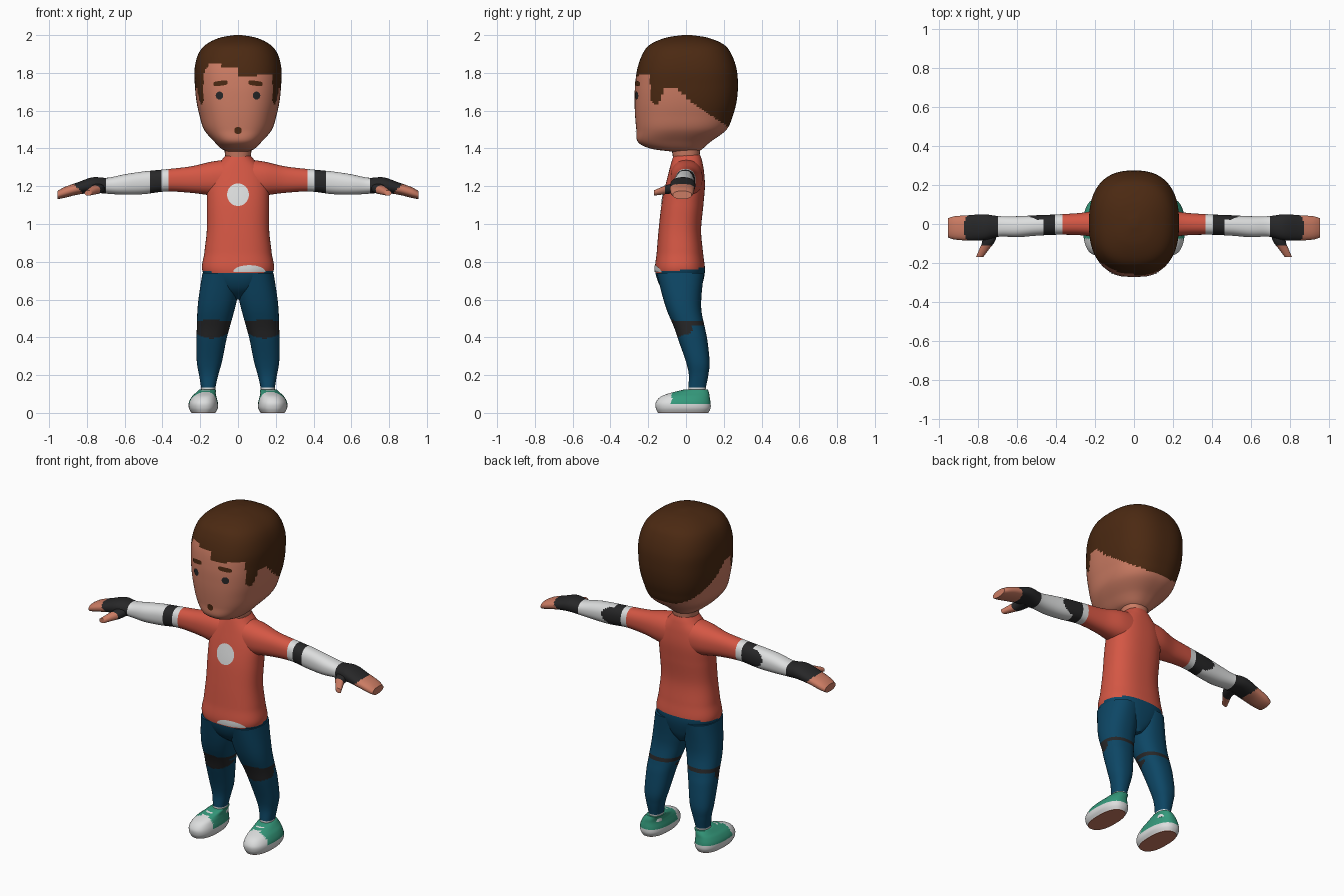
import bpy, bmesh
from math import sin, cos, pi, copysign
from mathutils import Vector
from mathutils.bvhtree import BVHTree

cube = bpy.data.objects.get("Cube")
if cube:
    bpy.data.objects.remove(cube)

COLOURS = {
    "skin": (0.60, 0.20, 0.125), "hair_brown": (0.07, 0.022, 0.006),
    "shirt_red": (0.66, 0.095, 0.058), "white": (0.72, 0.73, 0.73),
    "charcoal": (0.02, 0.02, 0.021), "trouser_blue": (0.004, 0.062, 0.13),
    "shoe_green": (0.035, 0.32, 0.20),
}
NAMES = list(COLOURS)
for name, rgb in COLOURS.items():
    mat = bpy.data.materials.new(name)
    mat.use_nodes = True
    mat.diffuse_color = (*rgb, 1)
    mat.node_tree.nodes["Principled BSDF"].inputs["Base Color"].default_value = (*rgb, 1)


def finish(name, bm, rule):
    """Paint the faces by a rule and turn the bmesh into a smooth object."""
    used = []
    for f in bm.faces:
        f.smooth = True
        colour = rule(*f.calc_center_median())
        if colour not in used:
            used.append(colour)
        f.material_index = used.index(colour)
    mesh = bpy.data.meshes.new(name)
    bm.to_mesh(mesh)
    for colour in used:
        mesh.materials.append(bpy.data.materials[colour])
    obj = bpy.data.objects.new(name, mesh)
    bpy.context.collection.objects.link(obj)
    bpy.ops.object.select_all(action='DESELECT')
    obj.select_set(True)
    bpy.context.view_layer.objects.active = obj
    bpy.ops.object.shade_smooth_by_angle(angle=1.0)
    return obj


def spline(rings, steps):
    """Smooth curve through the ring values."""
    pts = [Vector(r) for r in rings]
    out = []
    for i in range(len(pts) - 1):
        a, b, c, d = pts[max(i - 1, 0)], pts[i], pts[i + 1], pts[min(i + 2, len(pts) - 1)]
        for s in range(steps):
            t = s / steps
            out.append(b + (c - a) * (t / 2) + (a * 2 - b * 5 + c * 4 - d) * (t * t / 2)
                       + (b * 3 - a - c * 3 + d) * (t ** 3 / 2))
    return out + [pts[-1]]


def power(v, n):
    return copysign(abs(v) ** (2 / n), v)


def loft(name, axis, rings, rule, n=2.3, sides=40, steps=8, mirror=False):
    """Rings are (position, low a, high a, low b, high b) along an axis."""
    place = {"x": lambda t, a, b: (t, a, b), "y": lambda t, a, b: (a, t, b),
             "z": lambda t, a, b: (a, b, t)}[axis]
    bm = bmesh.new()
    loops = []
    for t, a0, a1, b0, b1 in spline(rings, steps):
        loop = []
        for k in range(sides):
            ang = 2 * pi * k / sides
            loop.append(bm.verts.new(place(t, (a0 + a1) / 2 + (a1 - a0) / 2 * power(cos(ang), n),
                                           (b0 + b1) / 2 + (b1 - b0) / 2 * power(sin(ang), n))))
        loops.append(loop)
    for lo, hi in zip(loops, loops[1:]):
        for k in range(sides):
            j = (k + 1) % sides
            bm.faces.new((lo[k], lo[j], hi[j], hi[k]))
    bm.faces.new(loops[0])
    bm.faces.new(loops[-1])
    bmesh.ops.recalc_face_normals(bm, faces=bm.faces)
    tree = BVHTree.FromBMesh(bm)
    finish(("left_" if mirror else "") + name, bm, rule)
    if mirror:
        twin = bm.copy()
        for v in twin.verts:
            v.co.x *= -1
        bmesh.ops.reverse_faces(twin, faces=twin.faces)
        finish("right_" + name, twin, lambda x, y, z: rule(-x, y, z))
    return tree


def decal(name, colour, tree, x, z, rx, rz, n=2, tilt=0, arc=2 * pi):
    """Thin patch laid on the front of a part."""
    bm = bmesh.new()

    def drop(px, pz):
        hit = tree.ray_cast(Vector((px, -2, pz)), Vector((0, 1, 0)))[0]
        return bm.verts.new((px, (hit.y if hit else 0) - 0.004, pz))

    centre, inner = drop(x, z), None
    for ring in (0.33, 0.66, 1):
        outer = []
        for k in range(25):
            u = ring * rx * power(cos(arc * k / 24), n)
            outer.append(drop(x + u, z + ring * rz * power(sin(arc * k / 24), n) + tilt * u))
        for k in range(24):
            if inner:
                bm.faces.new((inner[k], outer[k], outer[k + 1], inner[k + 1]))
            else:
                bm.faces.new((centre, outer[k], outer[k + 1]))
        inner = outer
    finish(name, bm, lambda *c: colour)


def lookup(v, table):
    """Straight-line interpolation in a table of pairs."""
    for (a, p), (b, q) in zip(table, table[1:]):
        if v <= b:
            return p + (q - p) * max(0, (v - a) / (b - a))
    return table[-1][1]


# Head with painted hair
FRINGE = [(-.18, 1.80), (-.15, 1.85), (-.10, 1.85), (-.08, 1.83), (-.01, 1.825), (.01, 1.78), (.18, 1.79)]
SIDE_HAIR = [(-.19, 1.65), (-.15, 1.63), (-.11, 1.72), (-.05, 1.72), (.02, 1.65), (.23, 1.51), (.28, 1.48)]


def head_rule(x, y, z):
    line = lookup(x, FRINGE) if y < -.19 else lookup(y, SIDE_HAIR)
    return "hair_brown" if z > line else "skin"


head = loft("head", "z", [
    (1.385, -.06, .06, -.09, .07), (1.40, -.09, .09, -.19, .09), (1.435, -.125, .125, -.255, .13),
    (1.50, -.18, .18, -.263, .215), (1.58, -.205, .205, -.27, .25), (1.65, -.22, .22, -.272, .268),
    (1.73, -.228, .228, -.27, .275), (1.82, -.23, .23, -.258, .268), (1.90, -.21, .21, -.23, .24),
    (1.95, -.17, .17, -.19, .20), (1.985, -.10, .10, -.11, .12), (2.0, -.02, .02, -.02, .03),
], head_rule, n=2.5, sides=120, steps=9)

# Face details
for side, label in ((-1, "right"), (1, "left")):
    decal(label + "_eye", "charcoal", head, side * .098, 1.68, .02, .021)
    decal(label + "_brow", "hair_brown", head, side * .093, 1.745, .038, .013, n=3.5, tilt=-side * .12)
decal("mouth", "hair_brown", head, 0, 1.495, .02, .019)

# Neck
loft("neck", "z", [(1.30, -.06, .06, -.06, .07), (1.36, -.068, .068, -.07, .072), (1.42, -.075, .075, -.08, .08)],
     lambda *c: "skin", sides=24)

# Torso: shirt above the sloping hem, trousers below it
torso = loft("torso", "z", [
    (.60, -.02, .02, -.06, .05), (.66, -.12, .12, -.13, .08), (.75, -.188, .188, -.163, .10),
    (.85, -.178, .178, -.155, .09), (.97, -.165, .165, -.145, .08), (1.10, -.165, .165, -.13, .092),
    (1.20, -.163, .163, -.11, .10), (1.28, -.14, .14, -.09, .095), (1.335, -.09, .09, -.075, .085),
    (1.365, -.065, .065, -.065, .075),
], lambda x, y, z: "shirt_red" if z > .758 + .1 * y else "trouser_blue", n=2.4, sides=64, steps=10)
decal("chest_disc", "white", torso, 0, 1.155, .058, .06)
decal("hem_patch", "white", torso, .06, .747, .085, .035, arc=pi)


# Arms with sleeves, elbow pads and fingerless gloves
def arm_rule(x, y, z):
    if x < .37:
        return "shirt_red"
    elbow = y > 0 and ((x - .47) / .07) ** 2 + ((z - 1.225) / .05) ** 2 < 1
    if .41 < x < .465 or elbow:
        return "charcoal"
    if x < .70:
        return "white"
    return "charcoal" if x < .85 + (z - 1.19) else "skin"


loft("arm", "x", [
    (.03, -.085, .09, 1.13, 1.345), (.14, -.08, .085, 1.15, 1.33), (.25, -.06, .06, 1.165, 1.305),
    (.38, -.055, .05, 1.172, 1.29), (.50, -.06, .045, 1.158, 1.278), (.60, -.068, .04, 1.155, 1.263),
    (.69, -.065, .04, 1.16, 1.245), (.77, -.083, .05, 1.165, 1.247), (.85, -.085, .045, 1.155, 1.22),
    (.92, -.08, .04, 1.138, 1.195), (.955, -.07, .03, 1.132, 1.175),
], arm_rule, sides=48, steps=10, mirror=True)

# Thumbs
loft("thumb", "y", [
    (-.04, .70, .78, 1.165, 1.215), (-.09, .715, .78, 1.16, 1.21), (-.13, .745, .795, 1.155, 1.195),
    (-.17, .775, .812, 1.15, 1.178),
], lambda x, y, z: "charcoal" if y > -.11 else "skin", sides=20, mirror=True)


# Legs with knee pads and socks
def leg_rule(x, y, z):
    pad = y < .03 and ((x - .14) / .095) ** 2 + ((z - .445) / .05) ** 2 < 1
    if pad or .462 < z < .485:
        return "charcoal"
    return "white" if z < .137 else "trouser_blue"


loft("leg", "z", [
    (.09, .12, .195, .015, .105), (.13, .12, .195, .012, .105), (.20, .105, .206, .015, .118),
    (.27, .085, .218, 0, .125), (.385, .062, .22, -.04, .113), (.45, .045, .218, -.062, .10),
    (.54, .02, .215, -.10, .082), (.62, .002, .207, -.125, .082), (.74, -.01, .188, -.155, .095),
], leg_rule, sides=48, steps=12, mirror=True)


# Shoes with sole, toe cap and laces
def shoe_rule(x, y, z):
    if z < .002:
        return "skin"
    laces = abs(x - .17) < .025 and y < .02 and z > .085 and int(z * 200) % 2
    return "white" if z < .048 or y < -.075 or laces else "shoe_green"


loft("shoe", "z", [
    (0, .12, .247, -.148, .118), (.025, .107, .26, -.16, .13), (.055, .107, .26, -.16, .13),
    (.085, .114, .245, -.135, .125), (.105, .118, .225, -.085, .122), (.125, .115, .204, -.005, .115),
], shoe_rule, n=2.4, sides=64, steps=8, mirror=True)
